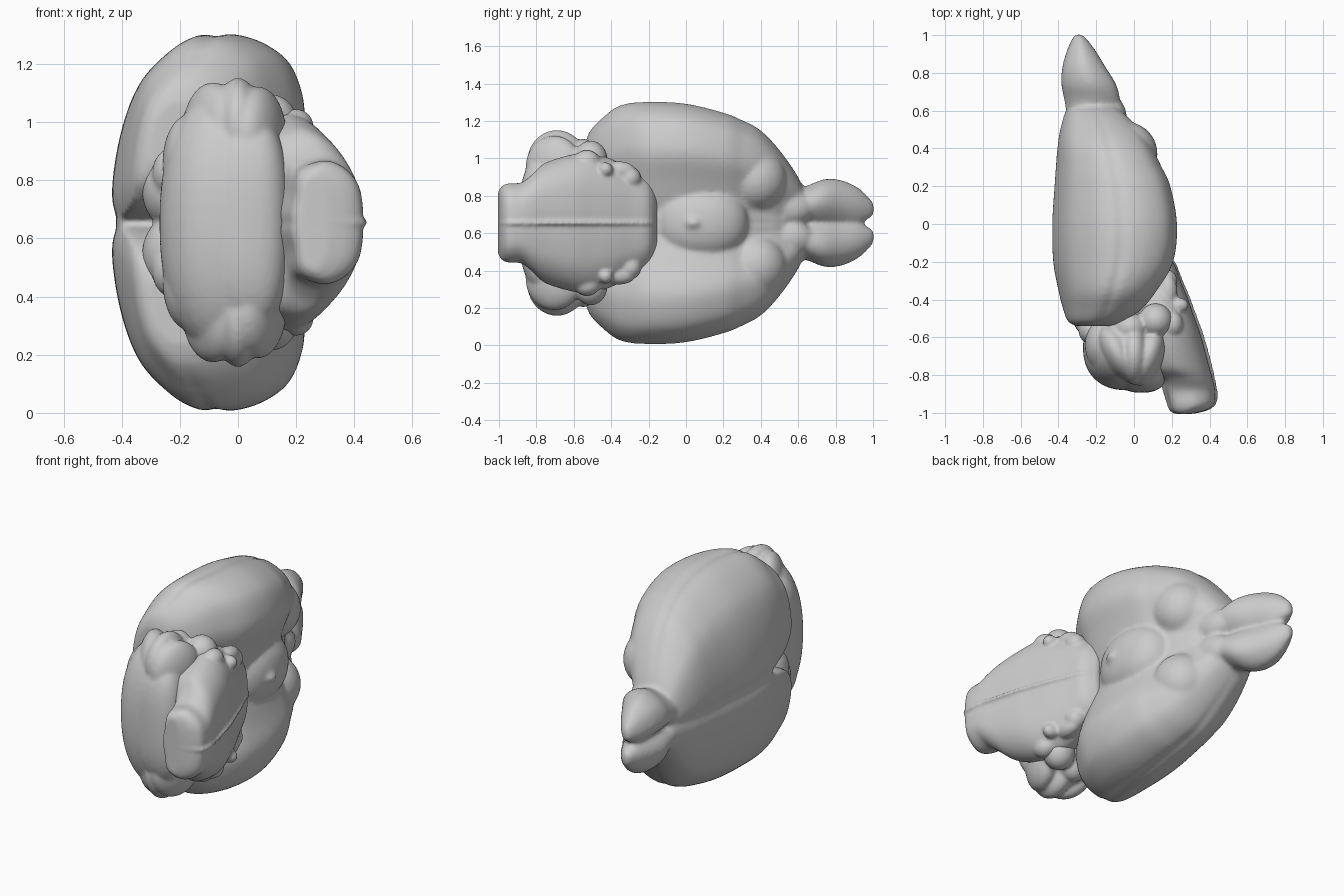
import bpy, bmesh, math
from mathutils import Vector, Matrix

if "Cube" in bpy.data.objects:
    bpy.data.objects.remove(bpy.data.objects["Cube"])

MID = 0.655  # height of the mirror plane; w below is distance from it


def catmull(pts, n, closed=False):
    """Smooth resampling of a list of tuples."""
    v = [Vector(p) for p in pts]
    m, out = len(v), []
    for i in range(m if closed else m - 1):
        get = (lambda k: v[k % m]) if closed else (lambda k: v[min(max(k, 0), m - 1)])
        a, b, c, d = get(i - 1), get(i), get(i + 1), get(i + 2)
        for s in range(n):
            t = s / n
            out.append(0.5 * (2 * b + (c - a) * t + (2 * a - 5 * b + 4 * c - d) * t * t
                              + (3 * b - a - 3 * c + d) * t ** 3))
    return out if closed else out + [v[-1]]


def loft(bm, section, stations):
    """Mirrored pair of lofts along y. Section (across, depth) is 0..1;
    station is (y, x_dorsal, x_ventral, w_inner, w_outer)."""
    sec = catmull(section, 4, True)
    ya = catmull([s[:3] for s in stations], 5)
    wa = catmull([s[3:] for s in stations], 5)
    for side in (1, -1):
        rings = []
        for (y, xd, xv), (wi, wo) in zip(ya, wa):
            rings.append([bm.verts.new((xd + (xv - xd) * d, y, MID + side * (wi + (wo - wi) * u)))
                          for u, d in sec])
        k = len(sec)
        for r, q in zip(rings, rings[1:]):
            for i in range(k):
                bm.faces.new((r[i], r[(i + 1) % k], q[(i + 1) % k], q[i]))
        bm.faces.new(rings[0])
        bm.faces.new(rings[-1])


def blob(bm, c, r, turn=0, power=2.0, pair=True):
    """Ellipsoid (squarer with higher power) at x, y, w; turned about z."""
    for side in ((1, -1) if pair else (1,)):
        new = bmesh.ops.create_icosphere(bm, subdivisions=4, radius=1)["verts"]
        rot = Matrix.Rotation(math.radians(turn), 3, 'Z')
        for v in new:
            p = v.co
            n = sum(abs(a) ** power for a in p) ** (1 / power)
            q = rot @ Vector([a / n * s for a, s in zip(p, r)])
            v.co = (q.x + c[0], q.y + c[1], MID + side * (q.z + c[2]))


def finish(name, bm, voxel=0.012, smooth=4):
    bmesh.ops.recalc_face_normals(bm, faces=bm.faces[:])
    me = bpy.data.meshes.new(name)
    bm.to_mesh(me)
    bm.free()
    ob = bpy.data.objects.new(name, me)
    bpy.context.collection.objects.link(ob)
    rm = ob.modifiers.new("fuse", 'REMESH')
    rm.mode = 'VOXEL'
    rm.voxel_size = voxel
    rm.use_smooth_shade = True
    sm = ob.modifiers.new("soften", 'SMOOTH')
    sm.factor = 0.5
    sm.iterations = smooth
    return ob


# Cerebral hemispheres with a shallow lateral groove
bm = bmesh.new()
hemi = [(0, .10), (.04, .02), (.2, 0), (.5, .05), (.75, .15), (.92, .32), (.995, .47), (.985, .56),
        (1, .63), (.96, .78), (.86, .92), (.7, .99), (.55, 1), (.35, .93), (.12, .85), (0, .79)]
loft(bm, hemi, [
    (.66, -.31, -.15, .01, .10), (.6, -.36, -.07, 0, .245), (.5, -.39, .03, 0, .39),
    (.4, -.405, .095, 0, .495), (.3, -.413, .145, 0, .55), (.2, -.42, .19, 0, .59),
    (0, -.432, .225, 0, .638), (-.2, -.427, .205, 0, .648), (-.35, -.40, .12, .03, .63),
    (-.45, -.375, .04, .07, .56), (-.515, -.35, -.05, .13, .49), (-.54, -.31, -.12, .2, .42)])
# Olfactory bulbs
bulb = [(0, .3), (.15, .08), (.4, 0), (.75, .12), (.97, .4), (.97, .65), (.75, .93), (.45, 1),
        (.15, .88), (0, .7)]
loft(bm, bulb, [
    (.5, -.34, -.1, 0, .19), (.6, -.36, -.09, 0, .19), (.66, -.37, -.075, 0, .205),
    (.74, -.385, -.095, 0, .235), (.83, -.38, -.15, 0, .23), (.92, -.355, -.205, .003, .19),
    (.985, -.325, -.255, .03, .13), (1.005, -.31, -.28, .05, .1)])
# Olfactory tubercles and tracts
blob(bm, (-.04, .37, .23), (.165, .17, .17))
blob(bm, (-.12, .54, .08), (.085, .14, .1))
# Hypothalamus with its stalk
blob(bm, (.03, .08, 0), (.17, .255, .205), pair=False, power=2.2)
blob(bm, (.18, .04, 0), (.04, .05, .035), pair=False)
# Thalamic core
blob(bm, (-.08, -.15, 0), (.2, .36, .3), pair=False)
finish("cerebrum", bm, 0.012, 10)

# Cerebellum: rounded central body with fanned side lobes
bm = bmesh.new()
blob(bm, (-.04, -.655, 0), (.23, .225, .45), power=2.25, pair=False)
blob(bm, (.04, -.745, 0), (.14, .148, .36), power=2.7, pair=False)
for x, y, w, turn in ((-.085, -.68, .31, 28), (0, -.69, .325, 0), (.07, -.705, .295, -20)):
    blob(bm, (x, y, w), (.085, .16, .172), turn=turn)
blob(bm, (-.17, -.64, .2), (.09, .14, .17))
blob(bm, (-.02, -.55, .35), (.09, .08, .1))
blob(bm, (.115, -.51, .34), (.09, .09, .1))
finish("cerebellum", bm, 0.01, 6)

# Colliculi between hemispheres and cerebellum
bm = bmesh.new()
blob(bm, (-.23, -.47, .11), (.1, .13, .13))
blob(bm, (-.22, -.56, .17), (.075, .08, .09))
finish("colliculi", bm)

# Brainstem with a fine ventral midline furrow
bm = bmesh.new()
stem = [(0, 0), (.5, 0), (.85, .08), (1, .4), (.97, .62), (.82, .82), (.6, .95), (.3, 1), (.08, 1),
        (0, .99)]
loft(bm, stem, [
    (-1.005, .22, .31, -.01, .165), (-.985, .20, .385, -.01, .195), (-.95, .19, .425, -.01, .21),
    (-.88, .17, .427, -.01, .215), (-.82, .15, .415, -.01, .26), (-.75, .06, .395, -.01, .32),
    (-.6, .03, .355, -.01, .365), (-.5, .02, .32, -.01, .37), (-.4, 0, .285, -.01, .34),
    (-.3, 0, .245, -.01, .29), (-.2, 0, .205, -.01, .23), (-.155, .05, .14, -.01, .16)])
# Nerve roots
blob(bm, (.24, -.43, .285), (.05, .04, .04))
blob(bm, (.17, -.3, .24), (.06, .06, .06))
blob(bm, (.2, -.53, .33), (.06, .07, .06))
blob(bm, (.18, -.36, .28), (.05, .09, .05))
finish("brainstem", bm, 0.01, 5)
